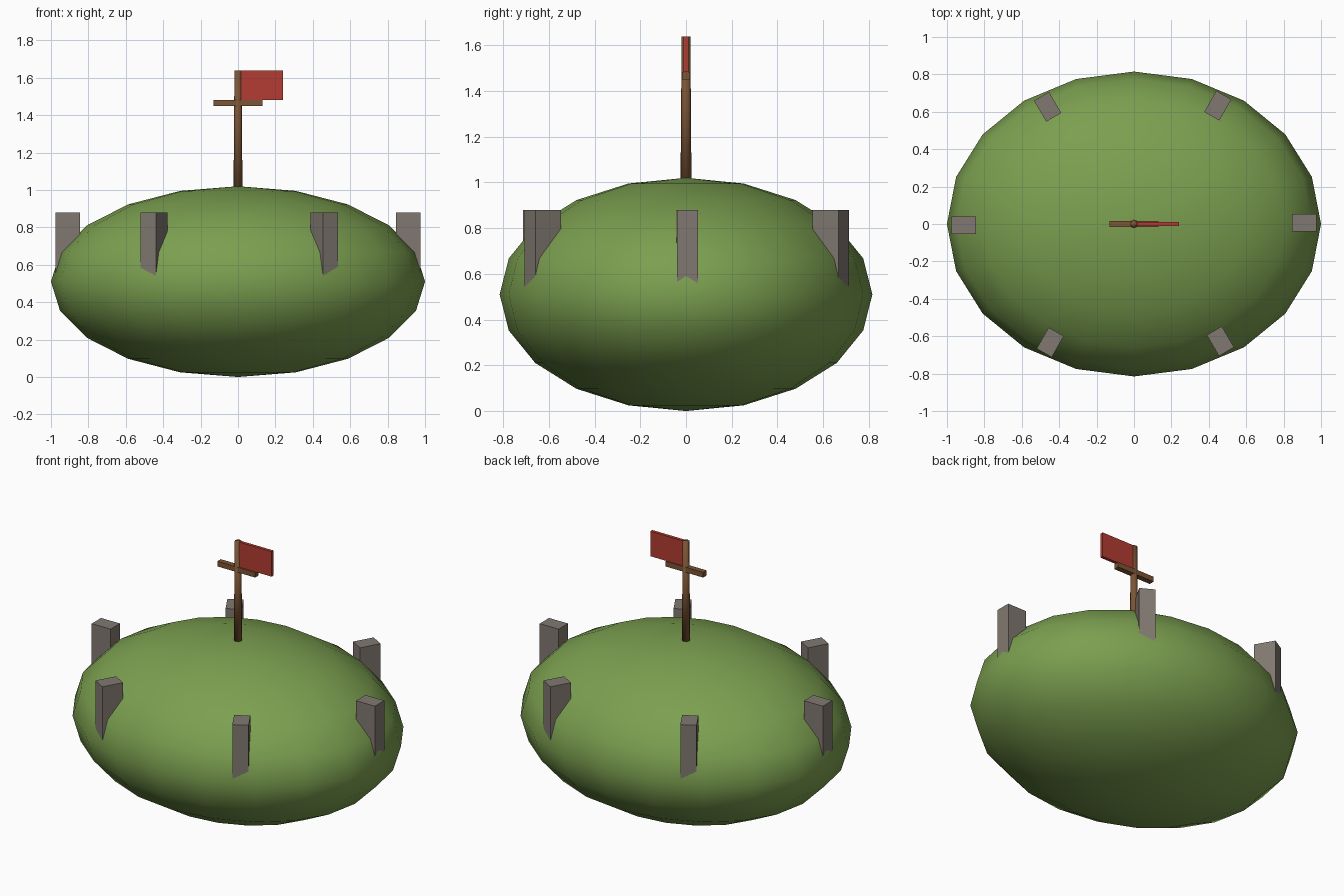
import bpy
from math import cos, sin, radians

if "Cube" in bpy.data.objects:
    bpy.data.objects.remove(bpy.data.objects["Cube"], do_unlink=True)


def material(name, rgb):
    m = bpy.data.materials.new(name)
    m.use_nodes = True
    m.diffuse_color = (*rgb, 1)
    m.node_tree.nodes["Principled BSDF"].inputs["Base Color"].default_value = (*rgb, 1)
    return m


grass = material("grass green", (0.20, 0.35, 0.08))
stone = material("stone grey", (0.22, 0.19, 0.165))
wood = material("wood brown", (0.20, 0.09, 0.035))
cloth = material("cloth red", (0.45, 0.045, 0.032))


def finish(name, mat, smooth=False):
    ob = bpy.context.object
    ob.name = name
    ob.data.materials.append(mat)
    bpy.ops.object.transform_apply(location=False, rotation=False, scale=True)
    if smooth:
        bpy.ops.object.shade_smooth()
    return ob


def box(name, mat, loc, size, turn=0):
    bpy.ops.mesh.primitive_cube_add(size=1, location=loc, rotation=(0, 0, turn))
    bpy.context.object.scale = size
    return finish(name, mat)


# Rounded grassy mound
bpy.ops.mesh.primitive_uv_sphere_add(segments=20, ring_count=10, radius=1,
                                     location=(0, 0, 0.51))
bpy.context.object.scale = (1, 0.815, 0.51)
finish("mound", grass, smooth=True)

# Ring of standing stones, each facing outward
for i in range(6):
    a = radians(60 * i + 0.5)
    box(f"standing_stone_{i + 1}", stone,
        (0.91 * cos(a), 0.727 * sin(a), 0.70), (0.13, 0.093, 0.36), a)

# Tapered post, softly shaded from end to end
bpy.ops.mesh.primitive_cone_add(vertices=8, radius1=0.024, radius2=0.019,
                                depth=0.64, location=(0, 0, 1.318))
finish("post", wood, smooth=True)

# Crossbar and flag
box("crossbar", wood, (0, 0, 1.466), (0.262, 0.034, 0.032))
box("flag", cloth, (0.125, 0, 1.56), (0.23, 0.02, 0.156))
